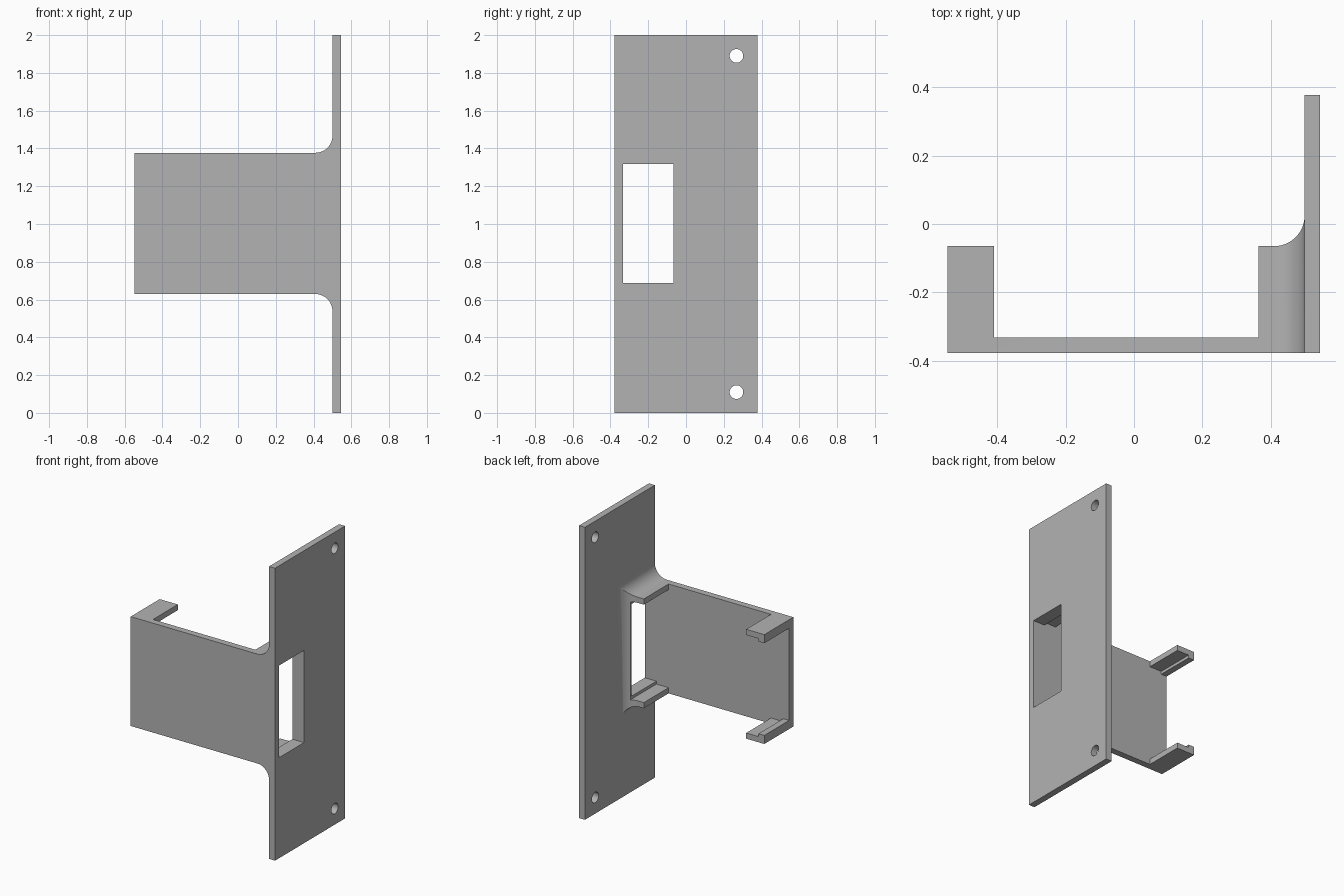
import bpy, bmesh, math

cube = bpy.data.objects.get("Cube")
if cube:
    bpy.data.objects.remove(cube, do_unlink=True)

grey = bpy.data.materials.new("plain grey")
grey.use_nodes = True
GREY = (0.45, 0.45, 0.45, 1)
grey.diffuse_color = GREY
grey.node_tree.nodes["Principled BSDF"].inputs["Base Color"].default_value = GREY

# Shared dimensions
FRONT, INNER, ARM_END, BACK = -0.378, -0.333, -0.065, 0.378
LOW, HIGH = 0.629, 1.377
PLATE_IN, PLATE_OUT, LEFT_END = 0.5, 0.545, -0.547
FILLET, STEPS = 0.09, 12


def loft(name, sections):
    """Solid through rectangles given as (x, y0, y1, z0, z1)."""
    bm = bmesh.new()
    rings = [[bm.verts.new((x, y, z)) for y, z in ((y0, z0), (y1, z0), (y1, z1), (y0, z1))]
             for x, y0, y1, z0, z1 in sections]
    for a, b in zip(rings, rings[1:]):
        for i in range(4):
            j = (i + 1) % 4
            bm.faces.new((a[i], a[j], b[j], b[i]))
    bm.faces.new(rings[0])
    bm.faces.new(rings[-1])
    bmesh.ops.recalc_face_normals(bm, faces=bm.faces[:])
    mesh = bpy.data.meshes.new(name)
    bm.to_mesh(mesh)
    bm.free()
    mesh.materials.append(grey)
    obj = bpy.data.objects.new(name, mesh)
    bpy.context.collection.objects.link(obj)
    return obj


def box(name, x0, x1, y0, y1, z0, z1):
    return loft(name, [(x0, y0, y1, z0, z1), (x1, y0, y1, z0, z1)])


def combine(target, tool, operation):
    """Apply a boolean and remove the tool object."""
    mod = target.modifiers.new("combine", 'BOOLEAN')
    mod.operation = operation
    mod.solver = 'EXACT'
    mod.object = tool
    bpy.context.view_layer.objects.active = target
    bpy.ops.object.modifier_apply(modifier=mod.name)
    bpy.data.objects.remove(tool, do_unlink=True)


# Cradle block, flaring into the plate with a concave fillet
sections = [(LEFT_END, FRONT, ARM_END, LOW, HIGH)]
for i in range(STEPS + 1):
    a = i / STEPS * math.pi / 2
    x = PLATE_IN - FILLET + FILLET * math.sin(a)
    d = FILLET * (1 - math.cos(a))
    sections.append((x, FRONT, ARM_END + d, LOW - d, HIGH + d))
sections.append((PLATE_IN + 0.02,) + sections[-1][1:])
cradle = loft("cradle", sections)

# Upright mounting plate
bracket = box("mounting_bracket", PLATE_IN, PLATE_OUT, FRONT, BACK, 0, 2)
combine(bracket, cradle, 'UNION')

# Open middle, stepped pocket, left opening and plate window
for cut in (
    ("gap", -0.41, 0.365, INNER, 0.3, 0.3, 1.7),
    ("pocket", -0.503, 0.457, INNER, 0.3, 0.668, 1.338),
    ("end_opening", -0.7, -0.35, INNER, 0.3, 0.688, 1.318),
    ("window", 0.3, 0.7, INNER, ARM_END, 0.688, 1.318),
):
    combine(bracket, box(*cut), 'DIFFERENCE')

# Screw holes
for z in (0.11, 1.89):
    bpy.ops.mesh.primitive_cylinder_add(vertices=32, radius=0.036, depth=0.3,
                                        location=(0.52, 0.267, z), rotation=(0, math.pi / 2, 0))
    drill = bpy.context.object
    drill.data.materials.append(grey)
    combine(bracket, drill, 'DIFFERENCE')

# Smooth fillets and holes, crisp edges elsewhere
bpy.ops.object.select_all(action='DESELECT')
bracket.select_set(True)
bpy.context.view_layer.objects.active = bracket
bpy.ops.object.shade_smooth_by_angle(angle=math.radians(30))
